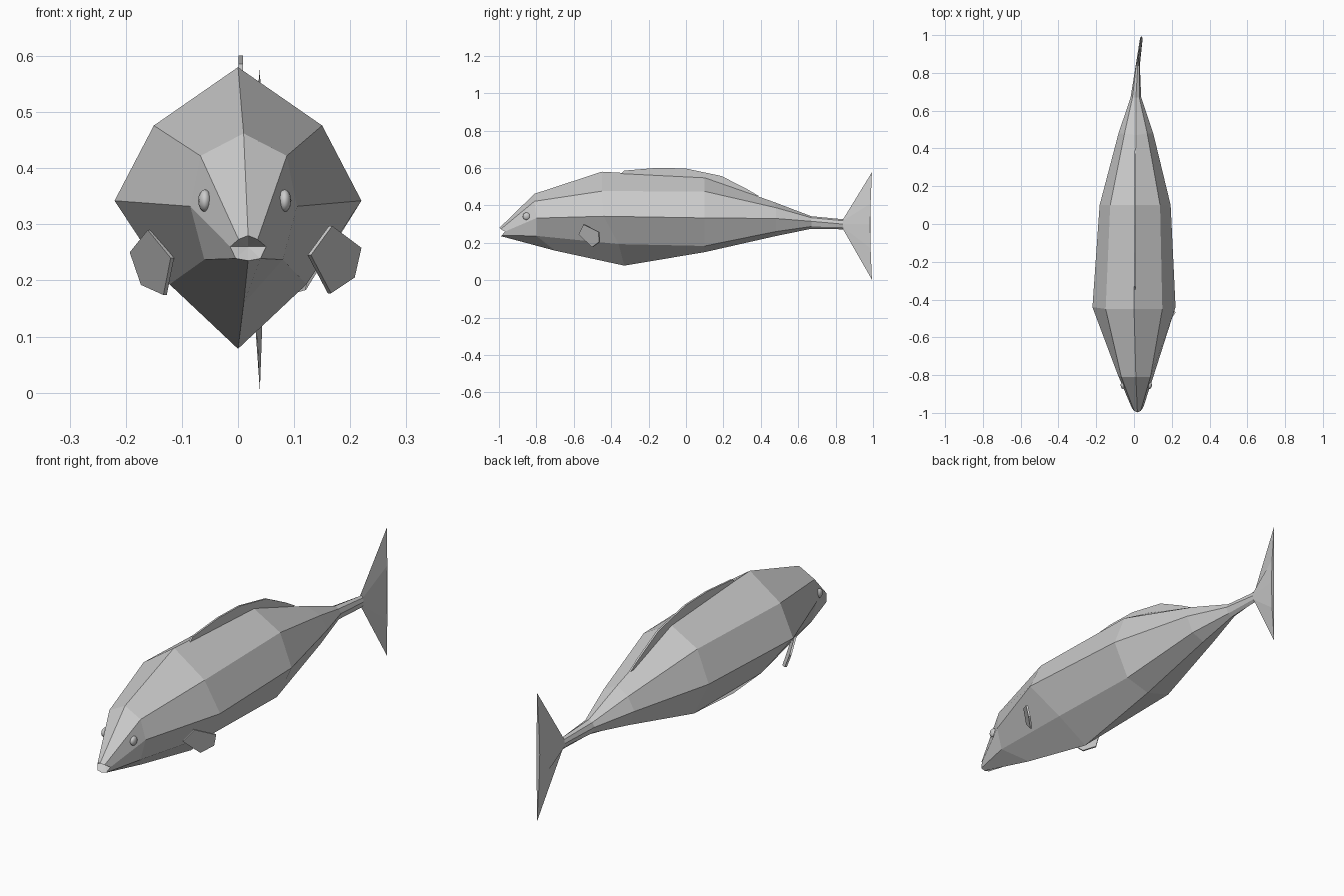
import bpy, bmesh
from mathutils import Vector

if "Cube" in bpy.data.objects:
    bpy.data.objects.remove(bpy.data.objects["Cube"])


def make_object(name, verts, faces):
    me = bpy.data.meshes.new(name)
    me.from_pydata(verts, [], faces)
    bm = bmesh.new()
    bm.from_mesh(me)
    bmesh.ops.recalc_face_normals(bm, faces=bm.faces)
    bm.to_mesh(me)
    bm.free()
    ob = bpy.data.objects.new(name, me)
    bpy.context.collection.objects.link(ob)
    return ob


def plate(name, points, offset):
    """Thin closed fin: outline pushed both ways along offset."""
    o = Vector(offset)
    n = len(points)
    verts = [Vector(p) + o for p in points] + [Vector(p) - o for p in points]
    faces = [list(range(n)), list(range(2 * n - 1, n - 1, -1))]
    faces += [[i, (i + 1) % n, n + (i + 1) % n, n + i] for i in range(n)]
    return make_object(name, verts, faces)


# Body stations: centre x, then (half width, y, z) for top, upper, side, lower, keel
rings = [
    (.018, (0, -.997, .28), (.017, -.99, .273), (.032, -.968, .26), (.022, -.985, .239), (0, -.988, .235)),
    (.010, (0, -.81, .462), (.077, -.81, .422), (.095, -.80, .332), (.07, -.80, .237), (0, -.70, .158)),
    (0, (0, -.45, .58), (.15, -.45, .476), (.22, -.44, .342), (.122, -.36, .193), (0, -.33, .078)),
    (.006, (0, .10, .549), (.132, .10, .475), (.188, .10, .333), (.115, .10, .183), (0, .10, .150)),
    (.010, (0, .47, .418), (.06, .48, .388), (.092, .48, .33), (.06, .48, .26), (0, .48, .236)),
    (.010, (0, .67, .342), (.018, .67, .334), (.028, .67, .315), (.018, .67, .287), (0, .67, .275)),
    (.020, (0, .84, .326), (.008, .84, .318), (.011, .84, .30), (.008, .84, .283), (0, .84, .272)),
    (.039, (0, .994, .577), (.006, .987, .41), (.007, .984, .30), (.006, .987, .17), (0, .994, .003)),
]
verts, faces = [], []
for cx, *pts in rings:
    verts += [(cx + w, y, z) for w, y, z in pts]
    verts += [(cx - w, y, z) for w, y, z in reversed(pts[1:4])]
for r in range(len(rings) - 1):
    for i in range(8):
        j = (i + 1) % 8
        faces.append([r * 8 + i, r * 8 + j, r * 8 + 8 + j, r * 8 + 8 + i])
last = 8 * (len(rings) - 1)
faces.append([last + i for i in range(8)])
# Recessed mouth
verts.append((.018, -.955, .26))
faces += [[i, (i + 1) % 8, len(verts) - 1] for i in range(8)]
make_object("body_and_tail_fin", verts, faces)

# Dorsal fin, its base sunk into the back
crest = [(-.36, .56), (-.33, .586), (-.15, .601), (0, .597), (.19, .557), (.33, .485), (.39, .45),
         (.30, .45), (.09, .53), (-.30, .55)]
plate("dorsal_fin", [(.005, y, z) for y, z in crest], (.004, 0, 0))

# Pectoral fins, each posed slightly differently
plate("pectoral_fin_right",
      [(.165, -.545, .297), (.127, -.572, .245), (.163, -.50, .177), (.205, -.462, .205), (.217, -.465, .258)],
      (.003, -.003, 0))
plate("pectoral_fin_left",
      [(-.158, -.545, .29), (-.117, -.57, .24), (-.13, -.50, .174), (-.17, -.46, .192), (-.19, -.465, .25)],
      (.003, .003, 0))

# Eyes
for name, x in (("eye_right", .083), ("eye_left", -.059)):
    bpy.ops.mesh.primitive_uv_sphere_add(segments=12, ring_count=8, radius=1, location=(x, -.853, .342))
    eye = bpy.context.object
    eye.name = name
    eye.scale = (.012, .02, .02)
    bpy.ops.object.shade_smooth()
